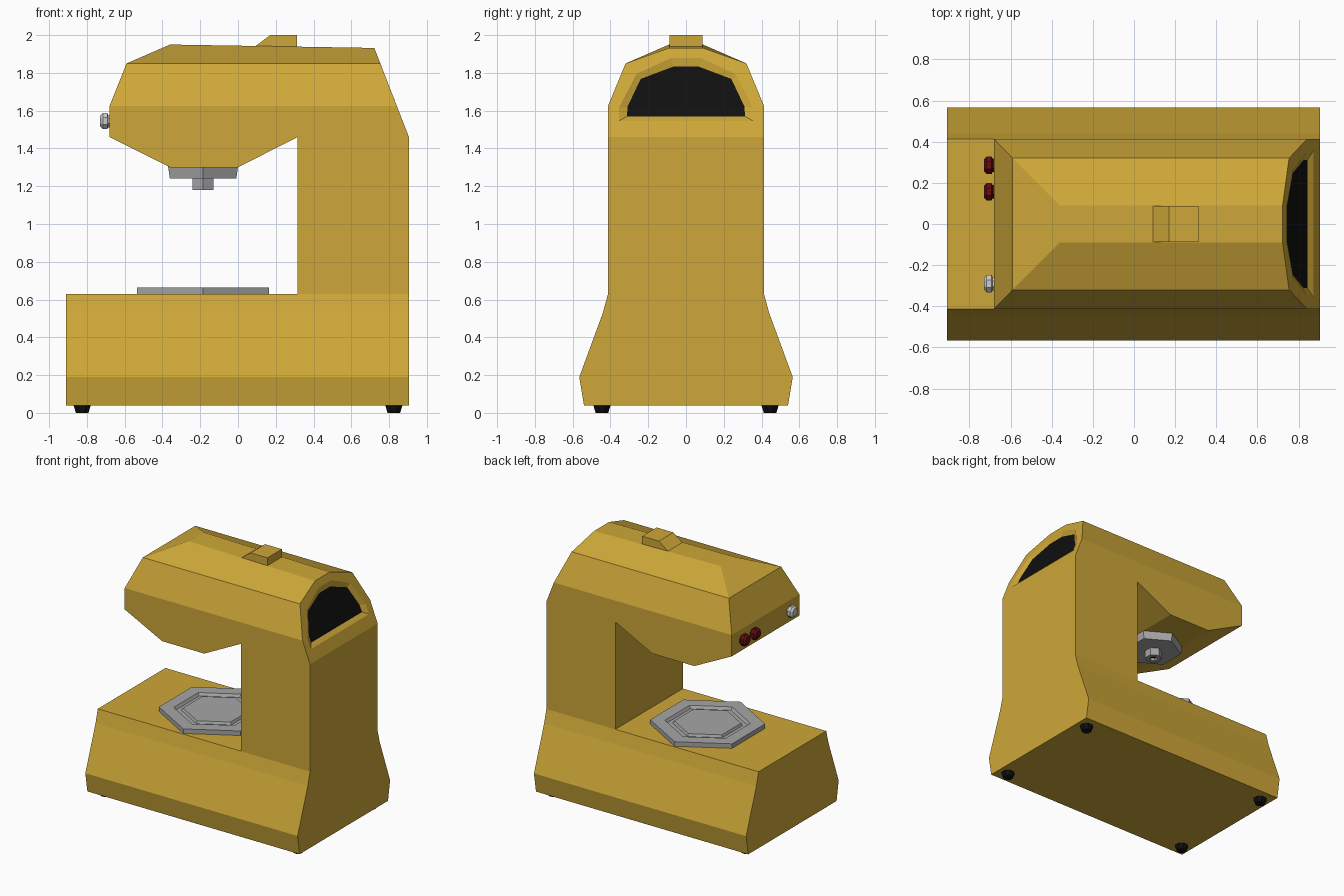
import bpy, bmesh, math
from mathutils import Matrix, Vector

if "Cube" in bpy.data.objects:
    bpy.data.objects.remove(bpy.data.objects["Cube"])


def material(name, rgb):
    m = bpy.data.materials.new(name)
    m.diffuse_color = (*rgb, 1)
    m.use_nodes = True
    m.node_tree.nodes["Principled BSDF"].inputs["Base Color"].default_value = m.diffuse_color
    return m


GOLD = material("mustard_gold", (0.62, 0.39, 0.04))
BLACK = material("black", (0.005, 0.005, 0.005))
GREY = material("steel_grey", (0.38, 0.38, 0.38))
SILVER = material("light_silver", (0.6, 0.6, 0.6))
RED = material("dark_red", (0.13, 0.004, 0.006))


def finish(bm, name, *mats):
    bmesh.ops.recalc_face_normals(bm, faces=bm.faces[:])
    me = bpy.data.meshes.new(name)
    bm.to_mesh(me)
    bm.free()
    for m in mats:
        me.materials.append(m)
    ob = bpy.data.objects.new(name, me)
    bpy.context.scene.collection.objects.link(ob)
    return ob


def prism(name, points, axis, half, mat):
    """Extrude a closed profile along x (points are y,z) or y (points are x,z)."""
    bm = bmesh.new()
    def place(p, d):
        return (d, p[0], p[1]) if axis == 'x' else (p[0], d, p[1])
    f = bm.faces.new([bm.verts.new(place(p, -half)) for p in points])
    ext = bmesh.ops.extrude_face_region(bm, geom=[f])
    vs = [v for v in ext['geom'] if isinstance(v, bmesh.types.BMVert)]
    bmesh.ops.translate(bm, verts=vs, vec=place((0, 0), 2 * half))
    return finish(bm, name, mat)


def lathe(name, profile, sides, matrix, mat, phase=0.0, dark=None):
    """Turn a (radius, height) profile; dark is a radius inside which faces are black."""
    bm = bmesh.new()
    rings = []
    for r, h in profile:
        rings.append([bm.verts.new((r * math.cos(a), r * math.sin(a), h)) for a in
                      (phase + math.tau * i / sides for i in range(sides))])
    for a, b in zip(rings, rings[1:]):
        for i in range(sides):
            j = (i + 1) % sides
            bm.faces.new((a[i], a[j], b[j], b[i]))
    caps = [bm.faces.new(rings[0]), bm.faces.new(rings[-1])]
    if dark:
        caps[1].material_index = 1
    bm.transform(matrix)
    return finish(bm, name, mat, *([dark] if dark else []))


# Body: C-shaped side profile intersected with the flared end profile
side = [(-0.91, -0.1), (0.905, -0.1), (0.905, 1.46), (0.676, 2.05), (-0.13, 2.05),
        (-0.59, 1.85), (-0.68, 1.625), (-0.68, 1.46), (-0.36, 1.30), (0.0, 1.30),
        (0.315, 1.46), (0.315, 0.63), (-0.91, 0.63)]
half_end = [(0.54, 0.04), (0.565, 0.19), (0.44, 0.53), (0.413, 0.63),
            (0.413, 1.625), (0.32, 1.85), (0.09, 1.95)]
end = half_end + [(-y, z) for y, z in reversed(half_end)]
body = prism("body", side, 'y', 0.8, GOLD)
cutter = prism("body_cutter", end, 'x', 1.3, GOLD)
cutter.hide_render = True
mod = body.modifiers.new("end_shape", 'BOOLEAN')
mod.operation, mod.solver, mod.object = 'INTERSECT', 'EXACT', cutter
dg = bpy.context.evaluated_depsgraph_get()
bm = bmesh.new()
bm.from_object(body, dg)
for ob in (body, cutter):
    bpy.data.objects.remove(ob)
bmesh.ops.remove_doubles(bm, verts=bm.verts[:], dist=0.0005)
bmesh.ops.dissolve_limit(bm, angle_limit=0.01, verts=bm.verts[:], edges=bm.edges[:])


def back_x(z):
    return 0.905 - 0.388 * (z - 1.46)


# Top drops slightly toward the back
for v in bm.verts:
    if v.co.x > 0.5 and v.co.z > 1.9:
        v.co.z = 1.932
        v.co.x = back_x(1.932)

# Recessed black vent in the sloping back
bm.normal_update()
vent = max(bm.faces, key=lambda f: f.normal.dot(Vector((0.93, 0, 0.36))) * (f.calc_center_median().z > 1.5))
for ring, depth in (([(0.355, 1.545), (0.355, 1.615), (0.262, 1.795), (0.08, 1.878)], 0.0),
                    ([(0.312, 1.57), (0.31, 1.62), (0.24, 1.768), (0.068, 1.833)], 0.02)):
    bmesh.ops.inset_individual(bm, faces=[vent], thickness=0.02)
    order = sorted(vent.verts, key=lambda v: v.co.z)
    for i, v in enumerate(order):
        y, z = ring[min(i // 2, 3)]
        v.co = (back_x(z) - depth, math.copysign(y, v.co.y), z)
vent.material_index = 1
finish(bm, "body", GOLD, BLACK)

# Thumb catch on top
prism("top_catch", [(0.09, 1.94), (0.17, 2.0), (0.313, 2.0), (0.313, 1.93)], 'y', 0.088, GOLD)

# Hexagonal bowl plate with a groove, and mixing hub under the head
at_hub = Matrix.Translation((-0.185, 0, 0))
lathe("bowl_plate", [(0.404, 0.625), (0.404, 0.665), (0.30, 0.665), (0.285, 0.645),
                     (0.245, 0.645), (0.235, 0.663)], 6, at_hub, GREY, math.pi / 6)
lathe("mixing_hub", [(0.214, 1.305), (0.203, 1.24), (0.063, 1.24), (0.063, 1.18),
                     (0.03, 1.18), (0.03, 1.20)], 6, at_hub, GREY, math.pi / 6, BLACK)

# Feet
for sx, x in (("left", -0.825), ("right", 0.825)):
    for sy, y in (("front", -0.445), ("back", 0.445)):
        lathe(f"{sy}_{sx}_foot", [(0.036, 0), (0.051, 0.045)], 8,
              Matrix.Translation((x, y, 0)), BLACK, math.pi / 8)

# Control knobs on the head end, pointing to -x
for name, y, mat in (("silver_knob", -0.29, SILVER), ("red_knob_inner", 0.157, RED),
                     ("red_knob_outer", 0.285, RED)):
    m = Matrix.Translation((-0.68, y, 1.545)) @ Matrix.Rotation(-math.pi / 2, 4, 'Y')
    lathe(name, [(0.036, -0.01), (0.036, 0.008), (0.046, 0.012), (0.046, 0.036), (0.03, 0.05)],
          8, m, mat, math.pi / 8)
